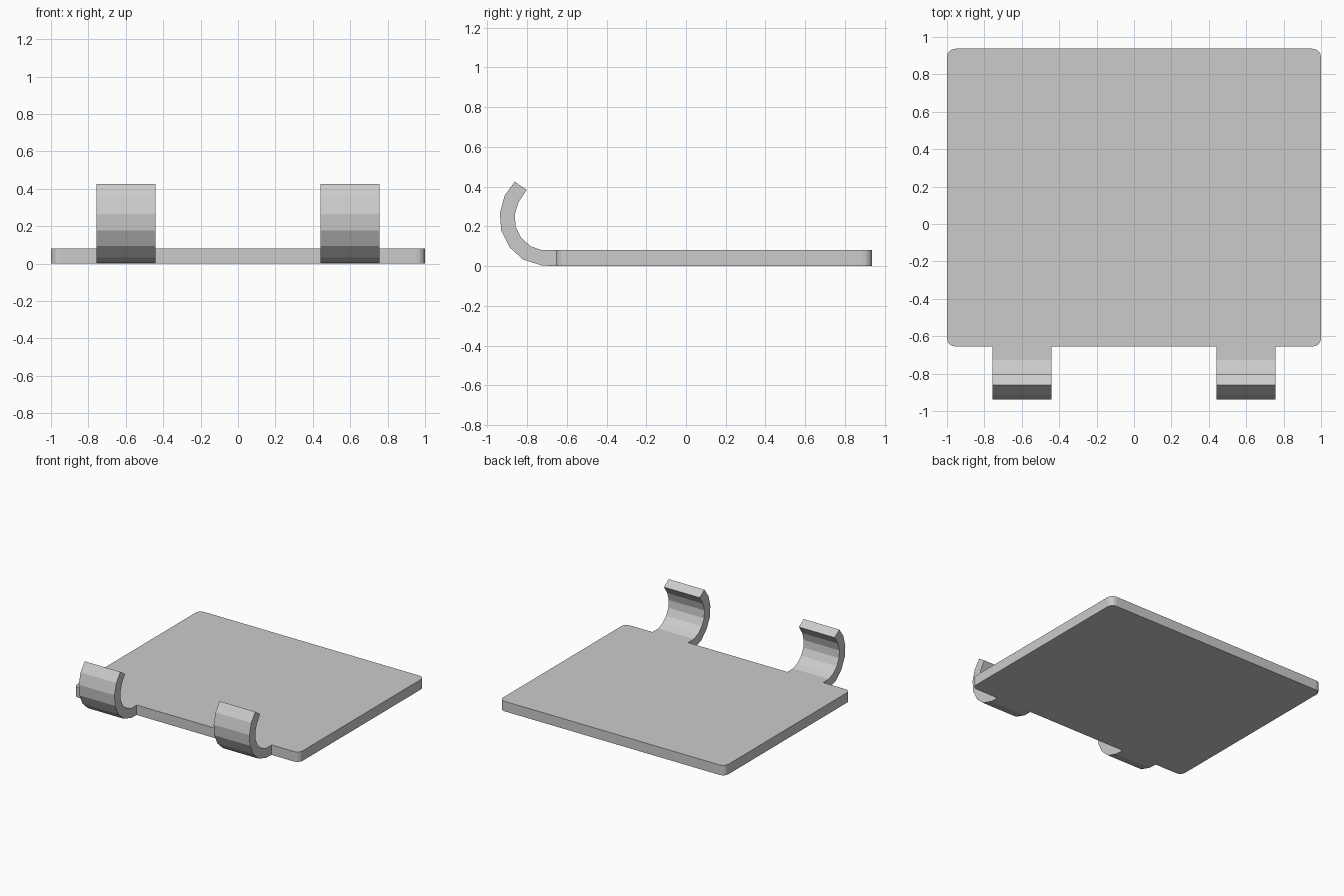
import bpy, bmesh

if "Cube" in bpy.data.objects:
    bpy.data.objects.remove(bpy.data.objects["Cube"])

grey = bpy.data.materials.new("light grey")
grey.diffuse_color = (0.6, 0.6, 0.6, 1)
grey.use_nodes = True
grey.node_tree.nodes["Principled BSDF"].inputs["Base Color"].default_value = grey.diffuse_color


def finish(name, bm):
    bmesh.ops.recalc_face_normals(bm, faces=bm.faces)
    mesh = bpy.data.meshes.new(name)
    bm.to_mesh(mesh)
    bm.free()
    mesh.materials.append(grey)
    obj = bpy.data.objects.new(name, mesh)
    bpy.context.collection.objects.link(obj)
    return obj


# Flat plate with rounded vertical corners
Y0, Y1, T = -0.655, 0.937, 0.08
bm = bmesh.new()
bmesh.ops.create_cube(bm, size=1)
for v in bm.verts:
    v.co = (v.co.x * 2, Y1 if v.co.y > 0 else Y0, T if v.co.z > 0 else 0)
corners = [e for e in bm.edges if abs(e.verts[0].co.z - e.verts[1].co.z) > 0.01]
bmesh.ops.bevel(bm, geom=corners, offset=0.045, segments=4, profile=0.5,
                affect='EDGES')
finish("plate", bm)

# Faceted hook profile in (y, z): outer curve, then inner curve back
outer = [(Y0, 0), (-0.725, 0.003), (-0.82, 0.033), (-0.888, 0.095),
         (-0.93, 0.178), (-0.937, 0.266), (-0.913, 0.355), (-0.862, 0.425)]
inner = [(Y0, T), (-0.727, T), (-0.782, 0.1), (-0.83, 0.143),
         (-0.857, 0.198), (-0.862, 0.258), (-0.844, 0.32), (-0.802, 0.384)]


def hook(name, x0, x1):
    bm = bmesh.new()
    profile = outer + inner[::-1]
    face = bm.faces.new([bm.verts.new((x0, y, z)) for y, z in profile])
    ext = bmesh.ops.extrude_face_region(bm, geom=[face], use_keep_orig=True)
    moved = [g for g in ext["geom"] if isinstance(g, bmesh.types.BMVert)]
    bmesh.ops.translate(bm, verts=moved, vec=(x1 - x0, 0, 0))
    finish(name, bm)


hook("left_hook", -0.757, -0.44)
hook("right_hook", 0.44, 0.757)
